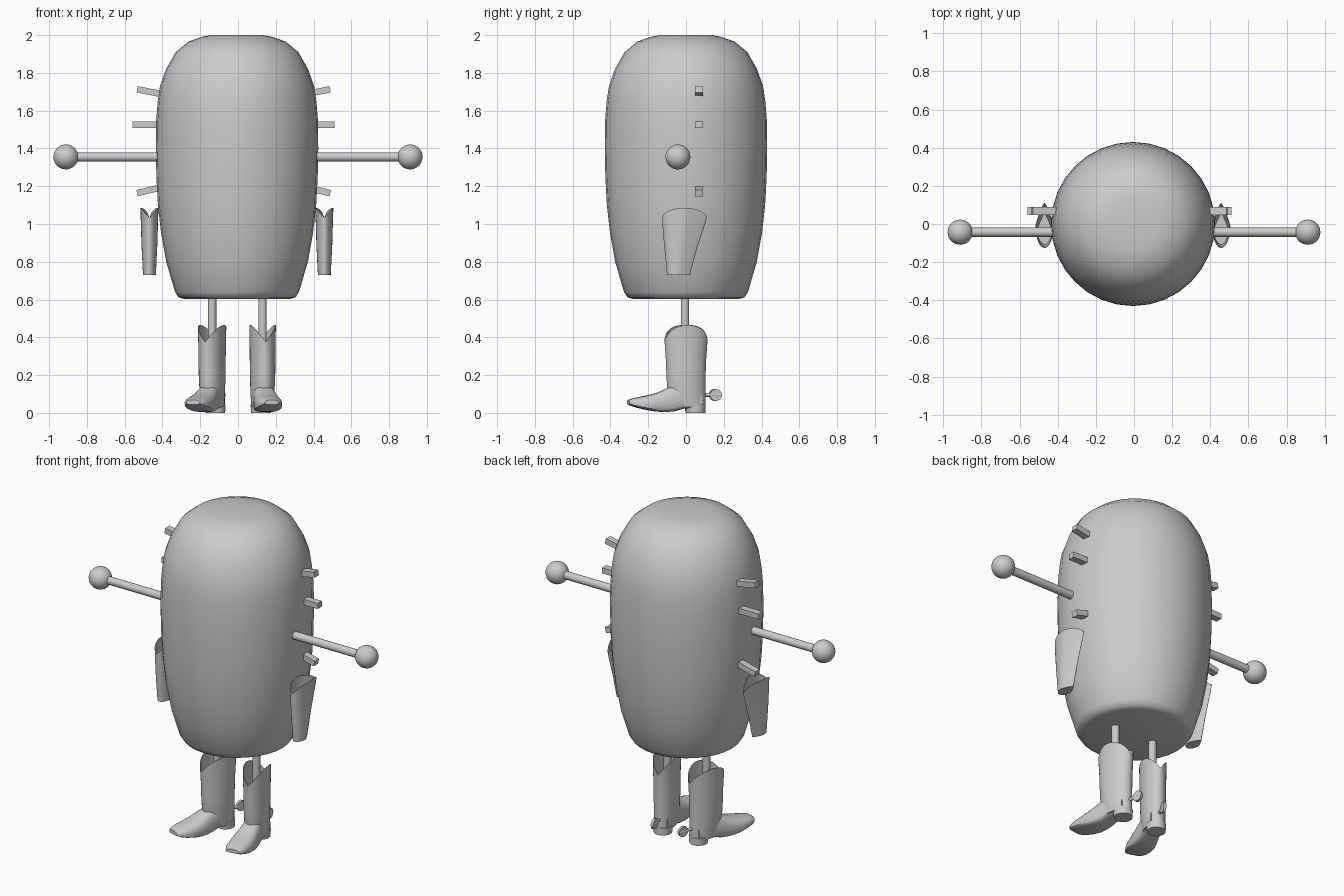
import bpy, bmesh, math
from mathutils import Vector, Matrix

cube = bpy.data.objects.get("Cube")
if cube:
    bpy.data.objects.remove(cube, do_unlink=True)

grey = bpy.data.materials.new("plain_grey")
grey.use_nodes = True
GREY = (0.6, 0.6, 0.6, 1)
grey.diffuse_color = GREY
grey.node_tree.nodes["Principled BSDF"].inputs["Base Color"].default_value = GREY


def finish(name, bm, loc=(0, 0, 0), yaw=0.0, angle=40):
    """Turn a bmesh into a shaded object."""
    bmesh.ops.recalc_face_normals(bm, faces=bm.faces)
    mesh = bpy.data.meshes.new(name)
    bm.to_mesh(mesh)
    bm.free()
    mesh.materials.append(grey)
    mesh.shade_smooth()
    mesh.set_sharp_from_angle(angle=math.radians(angle))
    obj = bpy.data.objects.new(name, mesh)
    obj.location = loc
    obj.rotation_euler.z = yaw
    bpy.context.collection.objects.link(obj)
    return obj


def loft(rings):
    """Skin closed rings and cap both ends."""
    bm = bmesh.new()
    rows = [[bm.verts.new(p) for p in ring] for ring in rings]
    n = len(rows[0])
    for a, b in zip(rows, rows[1:]):
        for i in range(n):
            j = (i + 1) % n
            bm.faces.new((a[i], a[j], b[j], b[i]))
    bm.faces.new(rows[0])
    bm.faces.new(rows[-1])
    return bm


def ellipse(z, rx, ry, cx=0, cy=0, rise=0, pinch=0, n=32):
    """Ring whose height can rise to the sides and whose back can narrow."""
    ring = []
    for i in range(n):
        a = math.tau * i / n
        c, s = math.cos(a), math.sin(a)
        ring.append((cx + rx * c * (1 - pinch * max(0, s)), cy + ry * s,
                     z + rise * abs(c)))
    return ring


def rod(name, start, end, radius, n=20):
    start, end = Vector(start), Vector(end)
    d = end - start
    bm = bmesh.new()
    rot = d.to_track_quat('Z', 'Y').to_matrix().to_4x4()
    bmesh.ops.create_cone(bm, cap_ends=True, segments=n, radius1=radius, radius2=radius,
                          depth=d.length, matrix=Matrix.Translation((start + end) / 2) @ rot)
    return finish(name, bm)


def foot_section(y, w, zb, zt, n=20):
    """Upright rounded section with a flattish sole."""
    mid = zb + (zt - zb) * 0.4
    ring = []
    for i in range(n):
        a = math.tau * i / n
        c, s = math.cos(a), math.sin(a)
        x = w * math.copysign(abs(c) ** 0.6, c)
        z = mid + (zt - mid) * s if s > 0 else mid - (mid - zb) * abs(s) ** 0.35
        ring.append((x, y, z))
    return ring


# Body
profile = [(0.603, 0.28), (0.612, 0.31), (0.64, 0.328), (0.8, 0.375), (0.95, 0.402),
           (1.1, 0.419), (1.25, 0.427), (1.4, 0.43), (1.55, 0.428), (1.65, 0.42),
           (1.73, 0.408), (1.82, 0.376), (1.91, 0.325), (1.965, 0.258), (1.99, 0.19),
           (2.0, 0.14)]
finish("body", loft([ellipse(z, r, r, cx=-0.005) for z, r in profile]), angle=60)


def build_side(side, label, spike_reach, holster_x, leg_x, yaw):
    # Arm and round hand
    hand = (side * 0.911, -0.043, 1.355)
    rod(label + "_arm", (side * 0.38, -0.043, 1.355), hand, 0.024)
    bm = bmesh.new()
    bmesh.ops.create_uvsphere(bm, u_segments=32, v_segments=16, radius=0.066)
    finish(label + "_hand", bm, hand)

    # Square spikes
    for name, z, tilt, extra in (("upper", 1.713, 11, 0), ("middle", 1.525, 0, 0.024),
                                 ("lower", 1.163, -14, 0)):
        t = math.radians(tilt)
        bm = bmesh.new()
        bmesh.ops.create_cube(bm, size=1, matrix=Matrix.Diagonal((0.16, 0.042, 0.034, 1)))
        bmesh.ops.translate(bm, verts=bm.verts, vec=(-0.08 * side, 0, 0))
        spike = finish(f"{label}_{name}_spike", bm, (side * (spike_reach + extra), 0.069, z))
        spike.rotation_euler.y = -side * t

    # Open holster, pinched toward the back
    outer = [(0.73, 0.034, 0.06, -0.04, 0), (0.88, 0.042, 0.088, -0.027, 0.01),
             (1.0, 0.046, 0.113, -0.012, 0.03), (1.033, 0.048, 0.118, -0.008, 0.052)]
    rings = [ellipse(z, rx, ry, 0, cy, up, 0.6) for z, rx, ry, cy, up in outer]
    rings += [ellipse(z, rx - 0.005, ry - 0.008, 0, cy, up, 0.6)
              for z, rx, ry, cy, up in reversed(outer[1:])]
    finish(label + "_holster", loft(rings), (side * holster_x, 0, 0))

    # Leg
    rod(label + "_leg", (leg_x, -0.005, 0.15), (leg_x, -0.005, 0.66), 0.022)

    # Boot shaft with a notched rim
    place = (leg_x, 0, 0)
    outer = [(0.03, 0.056, 0.088, 0.016, 0), (0.1, 0.062, 0.102, 0.003, 0),
             (0.2, 0.066, 0.105, 0, 0), (0.3, 0.067, 0.109, 0, 0.03),
             (0.375, 0.069, 0.115, 0, 0.09)]
    rings = [ellipse(z, rx, ry, 0, cy, up) for z, rx, ry, cy, up in outer]
    rings += [ellipse(z, rx - 0.005, ry - 0.005, 0, cy, up)
              for z, rx, ry, cy, up in reversed(outer[2:])]
    finish(label + "_boot_shaft", loft(rings), place, yaw)

    # Boot foot
    sections = [(0.08, 0.045, 0.025, 0.13), (-0.02, 0.056, 0.022, 0.16),
                (-0.07, 0.06, 0.008, 0.148), (-0.115, 0.066, 0.004, 0.125),
                (-0.16, 0.071, 0.007, 0.106), (-0.21, 0.071, 0.015, 0.093),
                (-0.26, 0.064, 0.027, 0.083), (-0.295, 0.052, 0.038, 0.075),
                (-0.31, 0.038, 0.045, 0.068)]
    finish(label + "_boot_foot", loft([foot_section(*s) for s in sections]), place, yaw)

    # Boot heel
    heel = [ellipse(0, 0.052, 0.052, 0, 0.052), ellipse(0.045, 0.056, 0.055, 0, 0.05)]
    finish(label + "_boot_heel", loft(heel), place, yaw)

    # Spur: stem and wheel
    stem = rod(label + "_spur_stem", (0, 0.09, 0.095), (0, 0.19, 0.095), 0.01, 10)
    wheel = rod(label + "_spur_wheel", (-0.008, 0.16, 0.095), (0.008, 0.16, 0.095), 0.032, 10)
    for part in (stem, wheel):
        part.location = place
        part.rotation_euler.z = yaw


build_side(1, "left", 0.488, 0.457, 0.13, math.radians(9))
build_side(-1, "right", 0.534, 0.469, -0.137, math.radians(-19))
